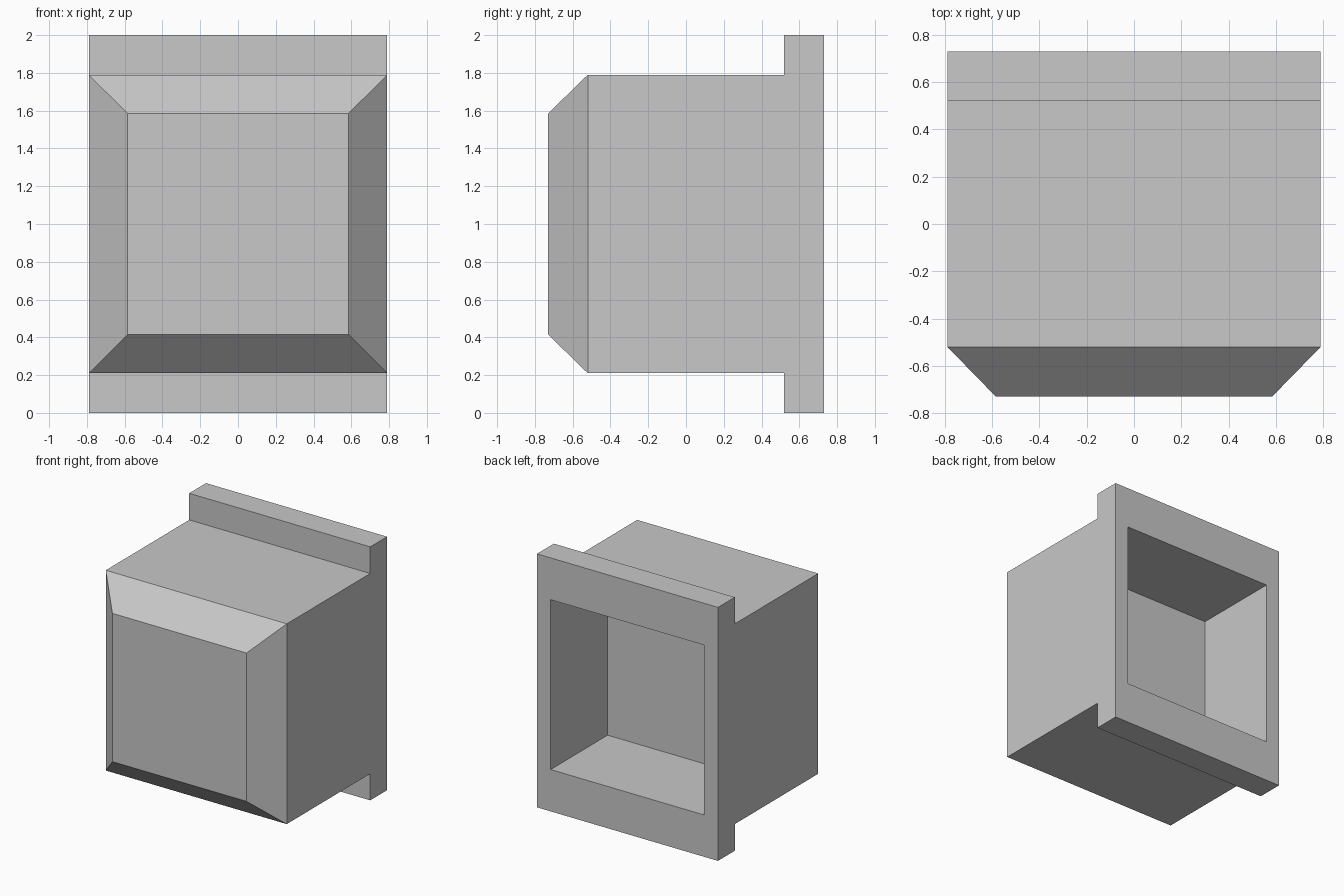
import bpy
import bmesh

cube = bpy.data.objects.get("Cube")
if cube:
    bpy.data.objects.remove(cube, do_unlink=True)

# One plain grey material
grey = bpy.data.materials.new("light grey")
grey.use_nodes = True
colour = (0.58, 0.58, 0.58, 1)
grey.diffuse_color = colour
grey.node_tree.nodes["Principled BSDF"].inputs["Base Color"].default_value = colour

# Key sizes
WIDE, TALL, MID = 0.79, 1.0, 1.0
FRONT, BEVEL, FLANGE, BACK = -0.73, -0.52, 0.52, 0.73
FACE, HOLE, FLOOR = 0.585, 0.67, 0.02

bm = bmesh.new()


def ring(half_x, half_z, y):
    """Rectangle of vertices, counter-clockwise from the lower -x corner."""
    corners = ((-1, -1), (1, -1), (1, 1), (-1, 1))
    return [bm.verts.new((sx * half_x, y, MID + sz * half_z)) for sx, sz in corners]


def bridge(a, b, sides=range(4)):
    """Join two rings along the chosen sides: bottom, +x, top, -x."""
    for i in sides:
        j = (i + 1) % 4
        bm.faces.new((a[i], a[j], b[j], b[i]))


front_face = ring(FACE, FACE, FRONT)
body_front = ring(WIDE, WIDE, BEVEL)
body_back = ring(WIDE, WIDE, FLANGE)
flange_front = ring(WIDE, TALL, FLANGE)
flange_back = ring(WIDE, TALL, BACK)
hole_rim = ring(HOLE, HOLE, BACK)
hole_floor = ring(HOLE, HOLE, FLOOR)

# Bevelled front and square body
bm.faces.new(front_face)
bridge(front_face, body_front)
bridge(body_front, body_back)

# Flange lips above and below the body, then its edges
bridge(body_back, flange_front, (0, 2))
bridge(flange_front, flange_back, (0, 2))
for i, j in ((1, 2), (3, 0)):
    bm.faces.new((flange_front[i], body_back[i], body_back[j],
                  flange_front[j], flange_back[j], flange_back[i]))

# Back frame and deep square recess
bridge(flange_back, hole_rim)
bridge(hole_rim, hole_floor)
bm.faces.new(hole_floor)

bmesh.ops.recalc_face_normals(bm, faces=bm.faces)
mesh = bpy.data.meshes.new("recessed_block")
bm.to_mesh(mesh)
bm.free()
mesh.materials.append(grey)
block = bpy.data.objects.new("recessed_block", mesh)
bpy.context.collection.objects.link(block)
